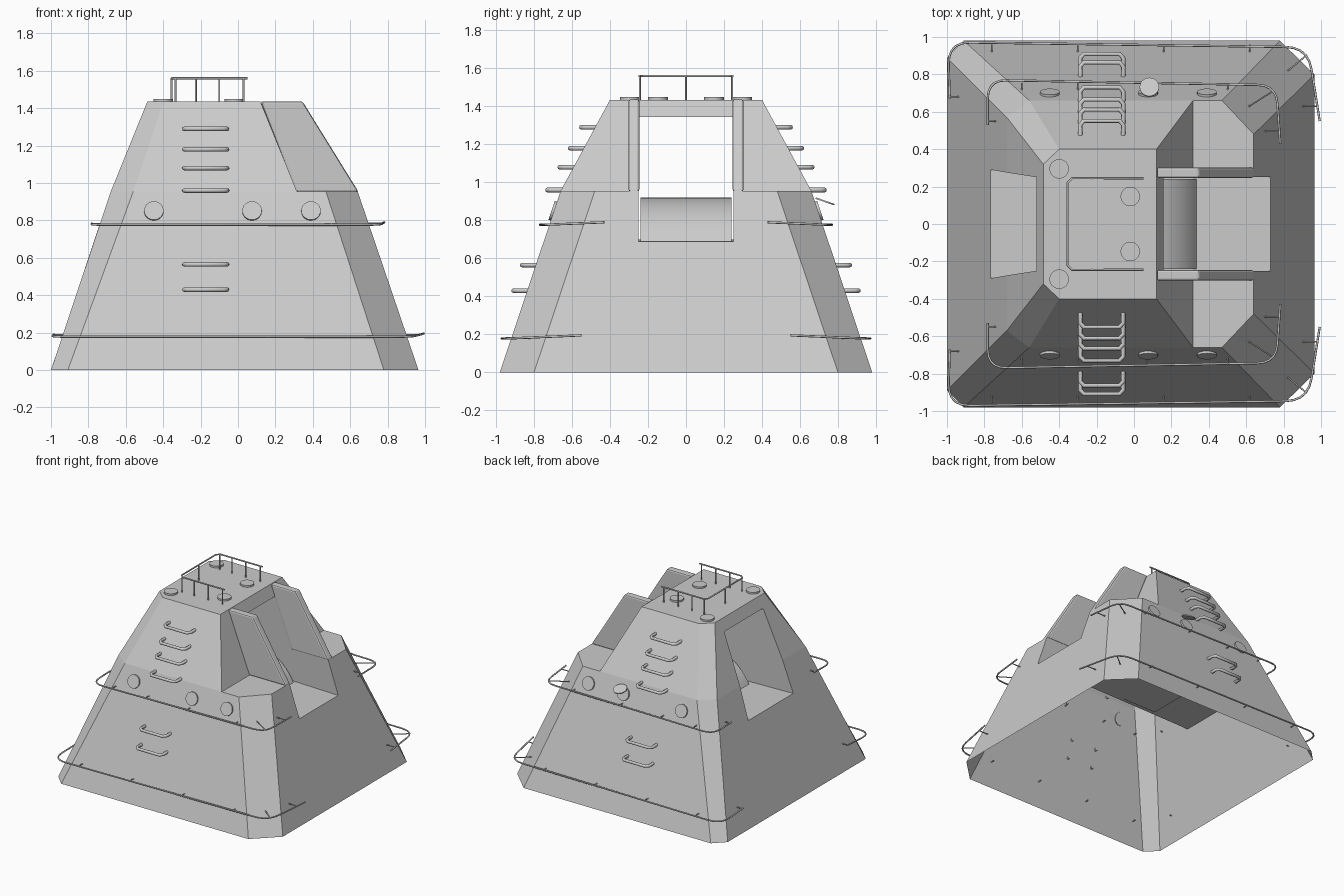
import bpy, bmesh, math
from mathutils import Vector

if "Cube" in bpy.data.objects:
    bpy.data.objects.remove(bpy.data.objects["Cube"])


def finish(name, bm, smooth=False):
    me = bpy.data.meshes.new(name)
    bm.to_mesh(me)
    bm.free()
    ob = bpy.data.objects.new(name, me)
    bpy.context.collection.objects.link(ob)
    if smooth:
        for p in me.polygons:
            p.use_smooth = True
        bpy.ops.object.select_all(action='DESELECT')
        bpy.context.view_layer.objects.active = ob
        ob.select_set(True)
        bpy.ops.object.shade_smooth_by_angle(angle=math.radians(35))
    return ob


def fillet(pts, r, n=5):
    """Round the inner corners of a path."""
    pts = [Vector(p) for p in pts]
    out = [pts[0]]
    for a, b, c in zip(pts, pts[1:], pts[2:]):
        p, q = b + (a - b).normalized() * r, b + (c - b).normalized() * r
        for i in range(n + 1):
            t = i / n
            out.append(p * (1 - t) ** 2 + b * 2 * t * (1 - t) + q * t * t)
    return out + [pts[-1]]


def tubes(name, paths, radius):
    """Round bars along several paths, as one mesh object."""
    cu = bpy.data.curves.new(name, 'CURVE')
    cu.dimensions = '3D'
    cu.bevel_depth = radius
    cu.bevel_resolution = 2
    cu.use_fill_caps = True
    for path in paths:
        sp = cu.splines.new('POLY')
        sp.points.add(len(path) - 1)
        for pt, co in zip(sp.points, path):
            pt.co = (*co, 1)
    ob = bpy.data.objects.new(name, cu)
    bpy.context.collection.objects.link(ob)
    bpy.ops.object.select_all(action='DESELECT')
    bpy.context.view_layer.objects.active = ob
    ob.select_set(True)
    bpy.ops.object.convert(target='MESH')
    bpy.ops.object.shade_smooth_by_angle(angle=math.radians(50))


def disc(name, loc, normal, r=0.052, depth=0.02):
    bm = bmesh.new()
    bmesh.ops.create_cone(bm, cap_ends=True, segments=24, radius1=r, radius2=r, depth=depth)
    ob = finish(name, bm, True)
    ob.location = loc
    ob.rotation_euler = Vector(normal).to_track_quat('Z', 'Y').to_euler()


def prism(name, profile, y0, y1, bevel=0, smooth=False):
    """Extrude an xz profile along y."""
    bm = bmesh.new()
    f = bm.faces.new([bm.verts.new((x, y0, z)) for x, z in profile])
    g = bmesh.ops.extrude_face_region(bm, geom=[f])['geom']
    bmesh.ops.translate(bm, vec=(0, y1 - y0, 0), verts=[v for v in g if isinstance(v, bmesh.types.BMVert)])
    if bevel:
        bmesh.ops.bevel(bm, geom=bm.edges[:], offset=bevel, segments=2, profile=0.5, affect='EDGES')
    bmesh.ops.recalc_face_normals(bm, faces=bm.faces[:])
    return finish(name, bm, smooth)


# Hull: named corners of one half, mirrored across y
M, T = 0.955, 1.435
V = {
    'a': (-1, 0, 0), 'b': (-1, -.89, 0), 'c': (-.91, -.98, 0), 'd': (.78, -.98, 0),
    'e': (.965, -.8, 0), 'f': (.965, 0, 0),
    'g': (-.68, -.57, M), 'h': (-.56, -.66, M), 'i': (.315, -.66, M), 'j': (.47, -.66, M), 'k': (.64, -.48, M),
    'l': (-.485, 0, T), 'm': (-.485, -.32, T), 'n': (-.40, -.40, T), 'o': (.12, -.40, T), 'p': (.12, 0, T),
    # opening running through the hull
    'q': (-.766, 0, .70), 'r': (-.766, -.29, .70), 's': (-.68, -.275, M), 't': (-.521, -.25, 1.345),
    'u': (-.521, 0, 1.345), 'v': (.159, -.25, 1.345), 'w': (.159, 0, 1.345),
    'x': (.315, -.25, M), 'y': (.64, -.25, M), 'z': (.73, -.25, .69), 'Z': (.73, 0, .69),
}
faces = ['abgsrq', 'sgmlut', 'bchg', 'ghnm', 'cdjih', 'hion', 'dekj', 'efZzyk', 'ijkyx',
         'oixvwp', 'lmnop', 'utvw', 'rstvxyz', 'qrzZ']
bm = bmesh.new()
bv = {k: bm.verts.new(c) for k, c in V.items()}
made = [bm.faces.new([bv[c] for c in f]) for f in faces]
bmesh.ops.recalc_face_normals(bm, faces=bm.faces[:])
bm.normal_update()
if made[10].normal.z < 0:
    bmesh.ops.reverse_faces(bm, faces=bm.faces[:])
hull = finish('hull', bm)
mir = hull.modifiers.new('mirror', 'MIRROR')
mir.use_axis = (False, True, False)

# Curved drum lying across the channel floor
R, cx, cz = 0.413, -0.035, 0.507
half = math.acos((0.69 - cz) / R)
arc = [(cx + R * math.sin(a), cz + R * math.cos(a)) for a in [half * (i / 12 - 1) for i in range(25)]]
prism('channel_drum', arc, -.24, .24, smooth=True)

for s, side in ((-1, 'front'), (1, 'back')):
    # Fins beside the channel
    prism('fin_' + side, [(.12, 1.437), (.345, 1.437), (.645, .952), (.31, .952)], s * .245, s * .303, 0.012)

    # Handholds up the face
    grips = []
    for z in (.43, .565, .96, 1.08, 1.18, 1.29):
        y = .98 - .335 * z if z < M else .66 - .5417 * (z - M)
        grips.append([(x, s * yy, z) for x, yy in (
            (-.287, y - .01), (-.287, y + .052), (-.268, y + .073),
            (-.077, y + .073), (-.058, y + .052), (-.058, y - .01))])
    tubes('handholds_' + side, grips, 0.012)

    # Wrap-around bars with stand-off pegs
    low = fillet([(-.985, s * .67, .19), (-.995, s * .972, .178), (.93, s * .945, .178), (.993, s * .55, .195)], .12)
    tubes('lower_bar_' + side, [low], 0.006)
    high = fillet([(-.782, s * .53, .783), (-.782, s * .77, .777), (.76, s * .742, .777), (.782, s * .43, .79)], .1)
    tubes('upper_bar_' + side, [high], 0.006)
    pegs = [[(x, s * .89, .18), (x, s * .96, .18)] for x in (-.76, -.3, .16, .62)]
    pegs += [[(x, s * .69, .78), (x, s * .755, .78)] for x in (-.6, -.3, .07, .5)]
    pegs += [[(x0, s * y0, z), (x1, s * y1, z)] for x0, y0, x1, y1, z in (
        (.81, .81, .92, .90, .18), (.88, .63, .982, .63, .188), (-.92, .68, -.986, .68, .188),
        (.60, .62, .742, .71, .78), (.69, .495, .777, .495, .786), (-.72, .55, -.782, .55, .782))]
    tubes('bar_pegs_' + side, pegs, 0.004)

    # Round ports on the face and on the roof
    for n, x in enumerate((-.45, .075, .39)):
        disc(f'port_{side}_{n}', (x, s * .698, .85), (0, s, .335))
    for n, (x, y) in enumerate(((-.40, .295), (-.02, .147))):
        disc(f'roof_port_{side}_{n}', (x, s * y, T + .004), (0, 0, 1))

# Opened lid on the back middle port
disc('open_lid', (.082, .732, .90), (0, .33, .94), depth=0.008)

# Roof railing
Z = 1.56
rail = [(.05, -.245, Z), (-.33, -.245, Z), (-.355, -.22, Z), (-.355, .22, Z), (-.33, .245, Z), (.05, .245, Z)]
tubes('roof_rail', [rail], 0.006)
posts = [(x, s * .243) for x in (-.335, -.225, -.1, .03) for s in (-1, 1)] + [(-.355, 0)]
tubes('roof_rail_posts', [[(x, y, T - .01), (x, y, Z)] for x, y in posts], 0.005)
